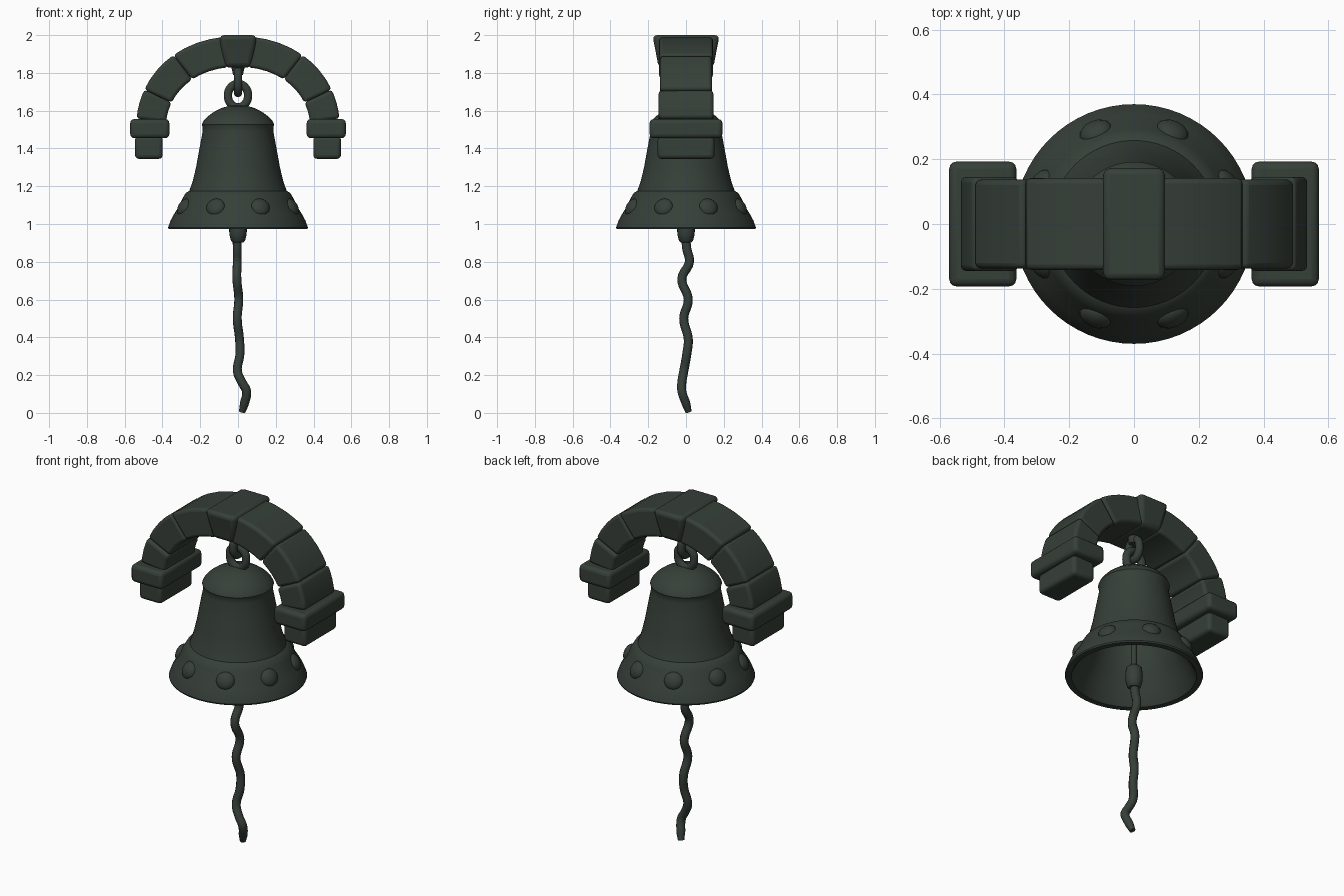
import bpy, bmesh, math
from math import sin, cos, radians, pi
from mathutils import Matrix

if "Cube" in bpy.data.objects:
    bpy.data.objects.remove(bpy.data.objects["Cube"])

mat = bpy.data.materials.new("dark green patina")
mat.diffuse_color = (0.037, 0.050, 0.040, 1)
mat.use_nodes = True
mat.node_tree.nodes["Principled BSDF"].inputs["Base Color"].default_value = mat.diffuse_color


def finish(name, bm, bevel=0.0, angle=35):
    bmesh.ops.recalc_face_normals(bm, faces=bm.faces)
    me = bpy.data.meshes.new(name)
    bm.to_mesh(me)
    bm.free()
    ob = bpy.data.objects.new(name, me)
    bpy.context.collection.objects.link(ob)
    me.materials.append(mat)
    if bevel:
        b = ob.modifiers.new("bevel", 'BEVEL')
        b.width, b.segments = bevel, 3
        b.limit_method, b.angle_limit = 'ANGLE', radians(40)
    bpy.ops.object.select_all(action='DESELECT')
    bpy.context.view_layer.objects.active = ob
    ob.select_set(True)
    bpy.ops.object.shade_smooth_by_angle(angle=radians(angle))
    return ob


def sweep(name, sections, bevel=0.0, closed=False, angle=35):
    """Skin a list of rings with equal point counts."""
    bm = bmesh.new()
    rings = [[bm.verts.new(p) for p in s] for s in sections]
    n = len(rings[0])
    for a, b in zip(rings, rings[1:]):
        for i in range(n):
            j = (i + 1) % n
            bm.faces.new((a[i], a[j], b[j], b[i]))
    if not closed:
        bm.faces.new(rings[0])
        bm.faces.new(rings[-1])
    return finish(name, bm, bevel, angle)


def lathe(name, profile, seg=64, angle=40):
    bm = bmesh.new()
    vs = [bm.verts.new((r, 0, z)) for r, z in profile]
    es = [bm.edges.new(e) for e in zip(vs, vs[1:])]
    bmesh.ops.spin(bm, geom=vs + es, cent=(0, 0, 0), axis=(0, 0, 1),
                   angle=2 * pi, steps=seg)
    bmesh.ops.remove_doubles(bm, verts=bm.verts, dist=0.0005)
    return finish(name, bm, angle=angle)


def tube(name, points, radius, cyclic=False):
    cu = bpy.data.curves.new(name, 'CURVE')
    cu.dimensions = '3D'
    cu.bevel_depth, cu.bevel_resolution = 1.0, 3
    cu.resolution_u, cu.use_fill_caps = 6, True
    sp = cu.splines.new('BEZIER')
    sp.bezier_points.add(len(points) - 1)
    for i, (bp, p) in enumerate(zip(sp.bezier_points, points)):
        bp.co = p
        bp.handle_left_type = bp.handle_right_type = 'AUTO'
        bp.radius = radius * (0.72 if not cyclic and i == len(points) - 1 else 1)
    sp.use_cyclic_u = cyclic
    cu.materials.append(mat)
    ob = bpy.data.objects.new(name, cu)
    bpy.context.collection.objects.link(ob)
    bpy.ops.object.select_all(action='DESELECT')
    bpy.context.view_layer.objects.active = ob
    ob.select_set(True)
    bpy.ops.object.convert(target='MESH')
    bpy.ops.object.shade_smooth_by_angle(angle=radians(50))


def box(name, x, y, z, size, bevel):
    bm = bmesh.new()
    bmesh.ops.create_cube(bm, size=1, matrix=Matrix.Translation((x, y, z))
                          @ Matrix.Diagonal((*size, 1)))
    finish(name, bm, bevel)


# arch stones and brackets, mirrored left and right
def arch_point(a, b, t):
    e = 2 / 2.12
    return a * cos(t) ** e, 1.5 + b * sin(t) ** e


joints = [6, 24, 52, 83]
for side, label in ((-1, "left"), (1, "right")):
    for k, (t0, t1) in enumerate(zip(joints, joints[1:])):
        d = (0.145, 0.137, 0.142)[k]
        rings = []
        for i in range(5):
            t = radians(t0 + (t1 - t0) * i / 4)
            xo, zo = arch_point(0.54, 0.494, t)
            xi, zi = arch_point(0.383, 0.332, t)
            rings.append([(side * xo, -d, zo), (side * xo, d, zo),
                          (side * xi, d, zi), (side * xi, -d, zi)])
        sweep(f"arch_stone_{label}_{k + 1}", rings, 0.017)
    box(f"bracket_cap_{label}", side * 0.467, 0, 1.505, (0.207, 0.385, 0.102), 0.022)
    box(f"bracket_base_{label}", side * 0.472, 0, 1.405, (0.146, 0.30, 0.12), 0.02)

# keystone, tapering downwards
sweep("keystone", [[(-w, -d, z), (w, -d, z), (w, d, z), (-w, d, z)]
                   for w, d, z in ((0.07, 0.145, 1.828), (0.088, 0.162, 1.92),
                                   (0.10, 0.178, 2.0))], 0.025)

# hollow bell
lathe("bell", [
    (0, 1.628), (0.05, 1.625), (0.09, 1.613), (0.13, 1.592), (0.162, 1.568),
    (0.183, 1.545), (0.192, 1.527), (0.187, 1.512), (0.187, 1.49), (0.205, 1.395),
    (0.222, 1.30), (0.24, 1.225), (0.258, 1.175), (0.276, 1.165), (0.294, 1.135),
    (0.315, 1.09), (0.34, 1.05), (0.356, 1.02), (0.370, 0.982), (0.367, 0.974),
    (0.335, 0.974), (0.325, 0.985), (0.29, 1.06), (0.25, 1.13), (0.215, 1.22),
    (0.185, 1.36), (0.165, 1.50), (0.13, 1.56), (0, 1.59)])

# studs around the flare
bm = bmesh.new()
for i in range(8):
    a = radians(22.5 + 45 * i)
    bmesh.ops.create_uvsphere(
        bm, u_segments=16, v_segments=10, radius=1,
        matrix=Matrix.Rotation(a, 4, 'Z') @ Matrix.Translation((0.308, 0, 1.088))
        @ Matrix.Rotation(radians(-28), 4, 'Y')
        @ Matrix.Diagonal((0.03, 0.052, 0.05, 1)))
finish("bell_studs", bm)


# hanging rings and hook
def loop(name, z, w, h, r, along_y):
    pts = []
    for i in range(8):
        c, s = w * cos(i * pi / 4), h * sin(i * pi / 4)
        pts.append((0, c, z + s) if along_y else (c, 0, z + s))
    tube(name, pts, r, True)


loop("bell_ring", 1.68, 0.053, 0.062, 0.023, False)
loop("hook_ring", 1.755, 0.045, 0.062, 0.022, True)
lathe("hook_stem", [(0, 1.85), (0.035, 1.85), (0.033, 1.82), (0.026, 1.79), (0, 1.785)], 16)

# clapper rod and weight
lathe("clapper_rod", [(0, 1.6), (0.016, 1.6), (0.016, 1.0), (0, 1.0)], 12)
lathe("clapper_weight", [(0, 1.035), (0.03, 1.033), (0.043, 1.02), (0.047, 0.98),
                         (0.046, 0.945), (0.037, 0.91), (0.028, 0.902), (0, 0.902)], 20)

# wavy pull rope
tube("rope", [(-0.005, 0, 0.91), (-0.004, 0.004, 0.87), (-0.004, 0.018, 0.80),
              (-0.006, -0.022, 0.71), (0.004, 0.012, 0.60), (-0.004, -0.012, 0.50),
              (0.008, 0.012, 0.39), (0.010, 0.004, 0.31), (-0.003, -0.012, 0.22),
              (0.022, -0.022, 0.16), (0.045, -0.022, 0.115), (0.034, 0.0, 0.05),
              (0.022, 0.014, 0.006)], 0.024)
